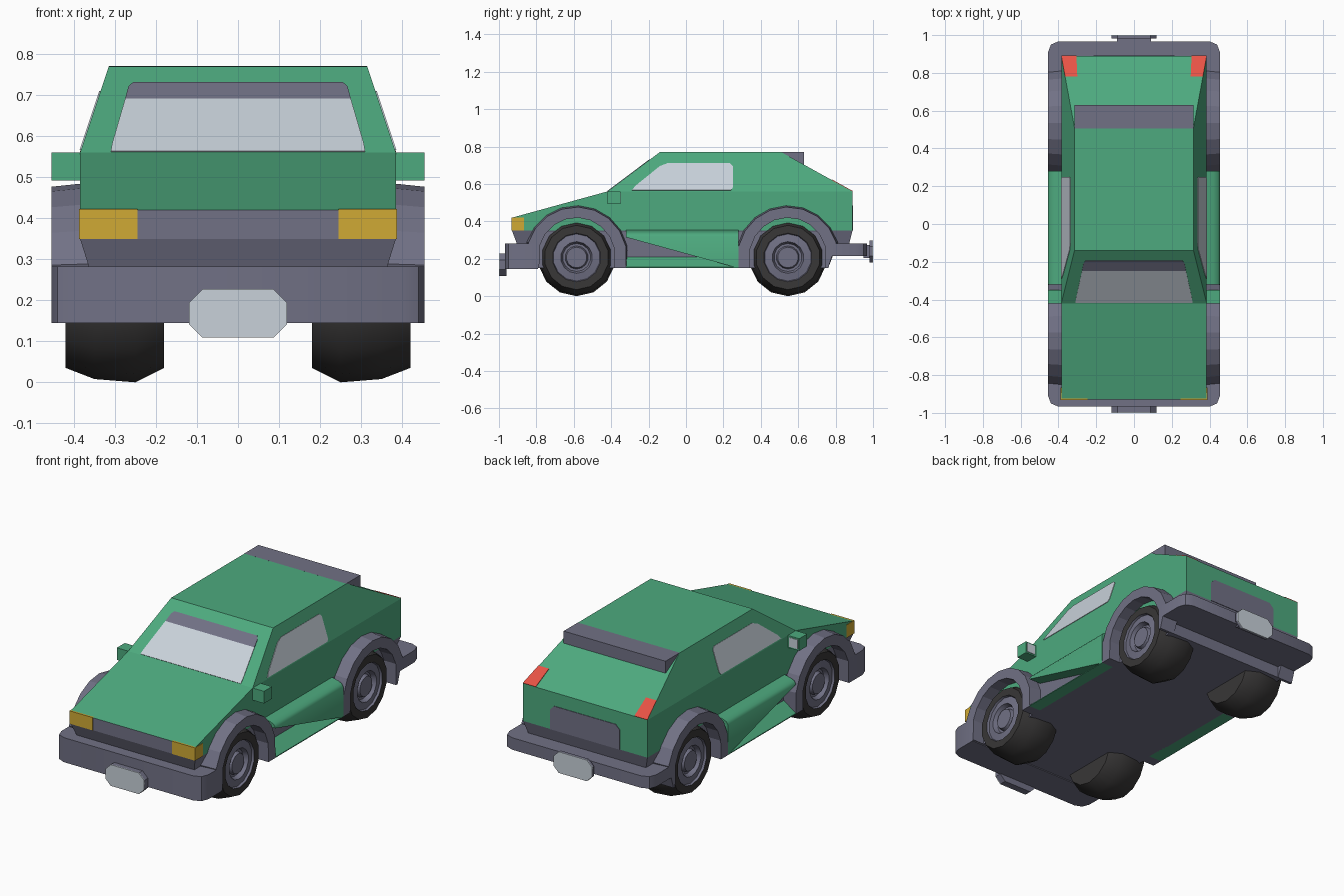
import bpy, bmesh, math
from mathutils import Vector

if "Cube" in bpy.data.objects:
    bpy.data.objects.remove(bpy.data.objects["Cube"])


def material(name, rgb):
    m = bpy.data.materials.new(name)
    m.use_nodes = True
    m.diffuse_color = (*rgb, 1)
    bsdf = m.node_tree.nodes["Principled BSDF"]
    bsdf.inputs["Base Color"].default_value = (*rgb, 1)
    bsdf.inputs["Roughness"].default_value = 0.6
    return m


GREEN = material("green paint", (0.075, 0.40, 0.21))
GREY = material("grey plastic", (0.165, 0.165, 0.235))
GLASS = material("pale glass", (0.58, 0.64, 0.70))
BLACK = material("black rubber", (0.04, 0.038, 0.038))
YELLOW = material("yellow lamp", (0.63, 0.40, 0.035))
RED = material("red lamp", (0.80, 0.085, 0.06))


def finish(name, bm, mats, mirror=False, smooth=None):
    bmesh.ops.recalc_face_normals(bm, faces=bm.faces[:])
    mesh = bpy.data.meshes.new(name)
    bm.to_mesh(mesh)
    bm.free()
    for m in mats:
        mesh.materials.append(m)
    ob = bpy.data.objects.new(name, mesh)
    bpy.context.collection.objects.link(ob)
    if mirror:
        ob.modifiers.new("mirror", "MIRROR")
    if smooth:
        bpy.ops.object.select_all(action="DESELECT")
        ob.select_set(True)
        bpy.context.view_layer.objects.active = ob
        bpy.ops.object.shade_smooth_by_angle(angle=math.radians(smooth))
    return ob


def loft(name, start, end, mat, mirror=False, smooth=None):
    """Solid between two matching rings of 3D points."""
    bm = bmesh.new()
    a = [bm.verts.new(p) for p in start]
    b = [bm.verts.new(p) for p in end]
    bm.faces.new(a)
    bm.faces.new(b)
    for i in range(len(a)):
        j = (i + 1) % len(a)
        bm.faces.new((a[i], a[j], b[j], b[i]))
    return finish(name, bm, [mat], mirror, smooth)


def prism(name, section, axis, lo, hi, mat, mirror=False, smooth=None):
    """Extrude a flat outline along one axis."""
    def ring(t):
        return [(t, *p) if axis == 0 else (p[0], t, p[1]) if axis == 1 else (*p, t)
                for p in section]
    return loft(name, ring(lo), ring(hi), mat, mirror, smooth)


def box(name, x, y, z, mat, mirror=False):
    section = [(x[0], z[0]), (x[1], z[0]), (x[1], z[1]), (x[0], z[1])]
    return prism(name, section, 1, y[0], y[1], mat, mirror)


def panel(name, points, mat, mirror=False, thick=0.003):
    """Thin plate lying on a surface."""
    pts = [Vector(p) for p in points]
    n = (pts[1] - pts[0]).cross(pts[2] - pts[0]).normalized() * thick
    return loft(name, [p - n for p in pts], [p + n for p in pts], mat, mirror)


def both(half):
    """Complete a half outline across the x = 0 line."""
    return half + [(-x, v) for x, v in reversed(half)]


# Main body shell: half-width, y, z along the side outline
W, R = 0.385, 0.315
SIDE = [(W, -0.93, 0.35), (W, -0.93, 0.42), (W, -0.42, 0.56), (R, -0.14, 0.77),
        (R, 0.51, 0.77), (W, 0.89, 0.56), (W, 0.89, 0.35)]
bm = bmesh.new()
left = [bm.verts.new(p) for p in SIDE]
right = [bm.verts.new((-x, y, z)) for x, y, z in SIDE]
for i in range(len(SIDE)):
    j = (i + 1) % len(SIDE)
    bm.faces.new((left[i], left[j], right[j], right[i]))
for s in (left, right):
    bm.faces.new((s[0], s[1], s[2], s[5], s[6]))
    bm.faces.new(s[2:6])
bmesh.ops.recalc_face_normals(bm, faces=bm.faces[:])
for f in bm.faces:
    f.material_index = 1 if f.normal.y < -0.9 or f.normal.z < -0.9 else 0
finish("body_shell", bm, [GREEN, GREY])

# Lower hull, floor and roof spoiler
loft("lower_hull",
     [(-W, -0.93, 0.35), (W, -0.93, 0.35), (W, 0.89, 0.35), (-W, 0.89, 0.35)],
     [(-0.36, -0.9, 0.27), (0.36, -0.9, 0.27), (0.36, 0.87, 0.27), (-0.36, 0.87, 0.27)], GREY)
box("floor", (-0.383, 0.383), (-0.8, 0.76), (0.15, 0.35), GREY)
prism("roof_spoiler", [(0.505, 0.771), (0.63, 0.771), (0.63, 0.695)], 0, -R, R, GREY)


# Glass: each point is placed on its sloped body plane
def on_screen(x, z):
    return (x, -0.42 + (z - 0.56) / 0.21 * 0.28, z)


def on_side(y, z):
    return (W - (z - 0.56) / 0.21 * (W - R), y, z)


def on_hatch(x, y):
    return (x, y, 0.77 - (y - 0.51) / 0.38 * 0.21)


panel("windscreen", [on_screen(*p) for p in both([(0.31, 0.562), (0.307, 0.58), (0.275, 0.69)])], GLASS)
panel("windscreen_visor", [on_screen(*p) for p in both([(0.275, 0.69), (0.267, 0.72), (0.255, 0.73)])], GREY)
panel("side_window", [on_side(*p) for p in [(-0.29, 0.566), (-0.27, 0.59), (-0.14, 0.695), (-0.1, 0.71),
                                            (0.235, 0.71), (0.25, 0.695), (0.25, 0.58), (0.24, 0.566)]],
      GLASS, mirror=True)

# Lamps and rear recess
box("headlight", (0.245, W + 0.003), (-0.933, -0.865), (0.35, 0.422), YELLOW, mirror=True)
panel("tail_light", [on_hatch(*p) for p in [(0.305, 0.89), (W, 0.89), (0.365, 0.78), (0.3, 0.78)]],
      RED, mirror=True)
panel("rear_recess", [(x, 0.89, z) for x, z in both([(0.215, 0.35), (0.215, 0.46), (0.19, 0.485)])], GREY)

# Bumpers
prism("front_bumper", both([(0.455, -0.79), (0.455, -0.91), (0.44, -0.95), (0.4, -0.967)]),
      2, 0.145, 0.282, GREY, smooth=40)
prism("rear_bumper", both([(0.455, 0.76), (0.455, 0.91), (0.44, 0.95), (0.4, 0.967)]),
      2, 0.215, 0.282, GREY, smooth=40)


# Number plates with chamfered corners
def plate_outline(w, h, zc):
    c = 0.033
    return both([(w - c, zc - h), (w, zc - h + c), (w, zc + h - c), (w - c, zc + h)])


for name, s, zc, back in (("front", -1, 0.168, 0.96), ("rear", 1, 0.24, 0.982)):
    prism(name + "_plate_holder", plate_outline(0.12, 0.059, zc), 1, s * back, s * 0.995, GREY)
    prism(name + "_plate", plate_outline(0.12, 0.059, zc), 1, s * 0.994, s * 1.0, GLASS)
box("rear_plate_stem", (-0.09, 0.09), (0.95, 0.985), (0.205, 0.275), GREY)

# Door mirrors with glass facing back
box("door_mirror", (0.37, 0.455), (-0.42, -0.35), (0.492, 0.56), GREEN, mirror=True)
box("door_mirror_glass", (0.395, 0.447), (-0.352, -0.347), (0.5, 0.552), GLASS, mirror=True)


# Side skirts: wedge above a sloped intake shelf
def skirt_ring(y, bottom):
    return [(x, y, z) for x, z in [(0.375, 0.355), (0.42, 0.345), (0.445, 0.335),
                                   (0.455, 0.32), (0.455, bottom), (0.375, bottom)]]


loft("side_skirt", skirt_ring(-0.32, 0.315), skirt_ring(0.28, 0.15), GREEN, mirror=True, smooth=50)
prism("intake_shelf", [(0.375, 0.15), (0.455, 0.15), (0.455, 0.155), (0.375, 0.215)],
      1, -0.32, 0.28, GREEN, mirror=True)

# Wheel arches and wheels
AXLE_Z = 0.207


def arch(name, yc, s):
    """Flared arch; s points towards the nearest bumper."""
    steps = [math.radians(17 + 150 * i / 8) for i in range(9)]

    def ring(x, outer):
        far = [(0.215, -0.057)] + [(outer * math.cos(a), outer * math.sin(a)) for a in steps]
        far.append((-0.265, -0.057))
        near = [(0.207 * c, 0.213 * d) for c, d in [(math.cos(a), math.sin(a)) for a in steps]]
        near = [(0.2, -0.057)] + near + [(-0.204, -0.057)]
        return [(x, yc + s * u, AXLE_Z + v) for u, v in far], [(x, yc + s * u, AXLE_Z + v) for u, v in near]

    bm = bmesh.new()
    rows = [[bm.verts.new(p) for p in r] for x, o in ((0.36, 0.28), (0.455, 0.27)) for r in ring(x, o)]
    rows = [rows[0], rows[2], rows[3], rows[1]]
    for k in range(4):
        p, q = rows[k], rows[(k + 1) % 4]
        for i in range(len(p) - 1):
            bm.faces.new((p[i], p[i + 1], q[i + 1], q[i]))
    for i in (0, -1):
        bm.faces.new([r[i] for r in rows])
    finish(name, bm, [GREY], mirror=True)


def wheel(name, yc):
    """Lathe the tyre and rim profile (x, radius) about the axle."""
    profile = [(0.18, 0.0), (0.18, 0.172), (0.25, 0.207), (0.35, 0.199), (0.42, 0.172), (0.42, 0.13),
               (0.408, 0.126), (0.415, 0.085), (0.39, 0.075), (0.39, 0.062), (0.41, 0.055), (0.41, 0.0)]
    n = 14
    bm = bmesh.new()
    rings = []
    for x, r in profile:
        if r == 0:
            rings.append([bm.verts.new((x, yc, AXLE_Z))] * n)
        else:
            rings.append([bm.verts.new((x, yc + r * math.sin(2 * math.pi * i / n),
                                        AXLE_Z - r * math.cos(2 * math.pi * i / n))) for i in range(n)])
    for k in range(len(rings) - 1):
        for i in range(n):
            j = (i + 1) % n
            quad = [rings[k][i], rings[k][j], rings[k + 1][j], rings[k + 1][i]]
            f = bm.faces.new(list(dict.fromkeys(quad)))
            f.material_index = 0 if k < 5 else 1
    finish(name, bm, [BLACK, GREY], mirror=True, smooth=32)


for end, yc, s in (("front", -0.585, -1), ("rear", 0.545, 1)):
    arch(end + "_wheel_arch", yc, s)
    wheel(end + "_wheel", yc)
